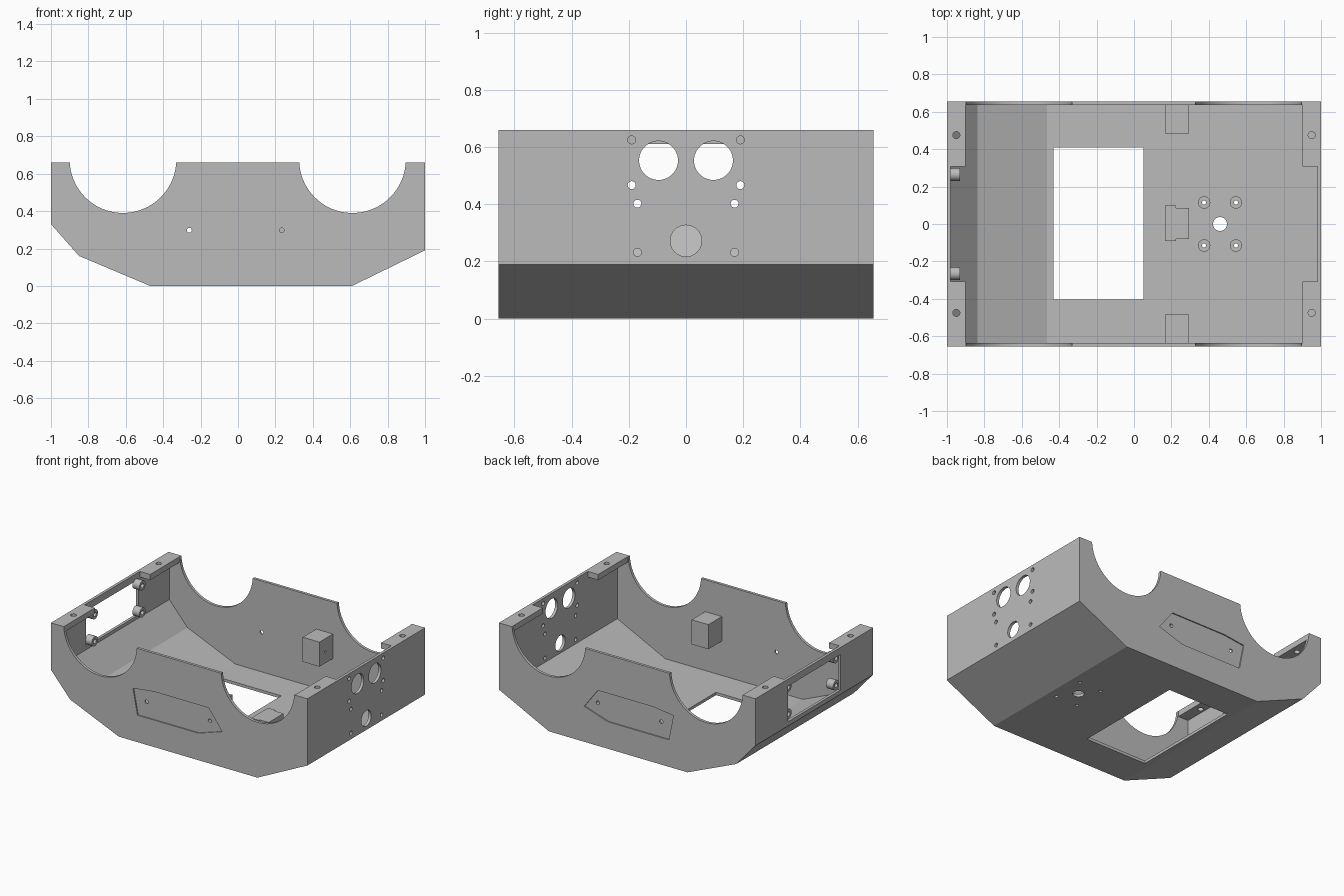
import bpy, bmesh, math

if "Cube" in bpy.data.objects:
    bpy.data.objects.remove(bpy.data.objects["Cube"], do_unlink=True)

grey = bpy.data.materials.new("plain_grey")
grey.use_nodes = True
grey.diffuse_color = (0.5, 0.5, 0.5, 1)
grey.node_tree.nodes["Principled BSDF"].inputs["Base Color"].default_value = (0.5, 0.5, 0.5, 1)

# Order in which profile (u, v) and depth w become x, y, z
PLACE = {"x": lambda u, v, w: (w, u, v),
         "y": lambda u, v, w: (u, w, v),
         "z": lambda u, v, w: (u, v, w)}


def prism(name, points, axis, low, high):
    """Extrude a flat profile along an axis."""
    bm = bmesh.new()
    place = PLACE[axis]
    rings = [[bm.verts.new(place(u, v, w)) for u, v in points] for w in (low, high)]
    bm.faces.new(rings[0])
    bm.faces.new(rings[1])
    n = len(points)
    for i in range(n):
        j = (i + 1) % n
        bm.faces.new((rings[0][i], rings[0][j], rings[1][j], rings[1][i]))
    bmesh.ops.recalc_face_normals(bm, faces=bm.faces)
    mesh = bpy.data.meshes.new(name)
    bm.to_mesh(mesh)
    bm.free()
    mesh.materials.append(grey)
    obj = bpy.data.objects.new(name, mesh)
    bpy.context.collection.objects.link(obj)
    return obj


def circle(u, v, radius, sides=32):
    return [(u + radius * math.cos(math.tau * i / sides),
             v + radius * math.sin(math.tau * i / sides)) for i in range(sides)]


def rect(u0, u1, v0, v1):
    return [(u0, v0), (u1, v0), (u1, v1), (u0, v1)]


def cut(target, points, axis, low, high):
    """Subtract an extruded profile from a part."""
    cutter = prism("cutter", points, axis, low, high)
    cutter.hide_render = True
    mod = target.modifiers.new("cut", "BOOLEAN")
    mod.operation = "DIFFERENCE"
    mod.solver = "EXACT"
    mod.object = cutter
    bpy.context.view_layer.objects.active = target
    bpy.ops.object.modifier_apply(modifier=mod.name)
    bpy.data.objects.remove(cutter, do_unlink=True)


def smooth(obj):
    bpy.ops.object.select_all(action="DESELECT")
    obj.select_set(True)
    bpy.context.view_layer.objects.active = obj
    bpy.ops.object.shade_smooth_by_angle(angle=math.radians(20))


TOP, HALF, WALL = 0.66, 0.655, 0.02

# Hollow tray with sloped ends
outer = [(-1, TOP), (-1, 0.33), (-0.85, 0.16), (-0.47, 0), (0.61, 0), (1, 0.19), (1, TOP)]
inner = [(-0.98, 0.8), (-0.98, 0.337), (-0.838, 0.177), (-0.466, WALL),
         (0.606, WALL), (0.98, 0.202), (0.98, 0.8)]
body = prism("tray_body", outer, "y", -HALF, HALF)
cut(body, inner, "y", -HALF + WALL, HALF - WALL)

# Round arches through both side walls
for x in (-0.615, 0.612):
    cut(body, circle(x, 0.675, 0.285, 96), "y", -0.8, 0.8)

# Floor opening, centre hole and screw holes
cut(body, rect(-0.43, 0.05, -0.405, 0.41), "z", -0.1, 0.1)
cut(body, circle(0.46, 0, 0.037), "z", -0.1, 0.1)
posts = [(x, y) for x in (0.375, 0.545) for y in (-0.115, 0.115)]
for x, y in posts:
    cut(body, circle(x, y, 0.011, 16), "z", -0.1, 0.1)

# Window in one end wall
cut(body, rect(-0.29, 0.29, 0.36, 0.61), "x", -1.1, -0.95)

# Sensor and screw holes in the other end wall
cut(body, circle(0, 0.272, 0.055), "x", 0.95, 1.1)
for side in (-1, 1):
    cut(body, circle(side * 0.096, 0.553, 0.068, 48), "x", 0.95, 1.1)
    for y, z in ((0.19, 0.625), (0.19, 0.467), (0.17, 0.402), (0.17, 0.232)):
        cut(body, circle(side * y, z, 0.014, 16), "x", 0.95, 1.1)

# Shallow side recesses with screw holes
recess = [(-0.36, 0.37), (-0.2, 0.39), (0.23, 0.39), (0.335, 0.25), (0.15, 0.19), (-0.325, 0.19)]
for side in (-1, 1):
    ends = sorted((side * (HALF - 0.008), side * 0.7))
    cut(body, recess, "y", *ends)
    for x in (-0.26, 0.234):
        ends = sorted((side * 0.6, side * 0.7))
        cut(body, circle(x, 0.298, 0.013, 16), "y", *ends)
smooth(body)

# Corner pads with holes
for sx, end in ((-1, "window_end"), (1, "sensor_end")):
    for sy, side in ((-1, "front"), (1, "back")):
        xs = sorted((sx * 0.9, sx * 0.99))
        ys = sorted((sy * 0.308, sy * 0.645))
        pad = prism(f"{side}_{end}_pad", rect(*xs, *ys), "z", TOP - 0.04, TOP)
        cut(pad, circle(sx * 0.95, sy * 0.475, 0.019, 24), "z", 0.5, 0.8)
        smooth(pad)

# Hollow mounting bosses at the window corners
for y in (-0.265, 0.265):
    for z in (0.4, 0.59):
        boss = prism("window_boss", circle(y, z, 0.034), "x", -0.985, -0.93)
        cut(boss, circle(y, z, 0.016, 20), "x", -1.1, -0.9)
        smooth(boss)

# Hollow standoffs on the floor
for x, y in posts:
    post = prism("floor_standoff", circle(x, y, 0.033), "z", 0.015, 0.06)
    cut(post, circle(x, y, 0.011, 16), "z", -0.1, 0.1)
    smooth(post)

# Blocks on the side walls, each with a screw hole and a nut slot
for side, label in ((-1, "front"), (1, "back")):
    ys = sorted((side * 0.485, side * 0.64))
    block = prism(f"{label}_wall_block", rect(0.165, 0.295, 0.262, 0.435), "y", *ys)
    cut(block, circle(0.234, 0.298, 0.013, 16), "y", *sorted((side * 0.6, side * 0.7)))
    cut(block, circle(side * 0.55, 0.34, 0.008, 12), "x", 0.27, 0.4)

# Stepped block in the middle of the floor
tee = [(0.165, -0.09), (0.225, -0.09), (0.225, -0.08), (0.295, -0.08),
       (0.295, 0.085), (0.225, 0.085), (0.225, 0.098), (0.165, 0.098)]
prism("floor_block", tee, "z", 0.015, 0.085)
